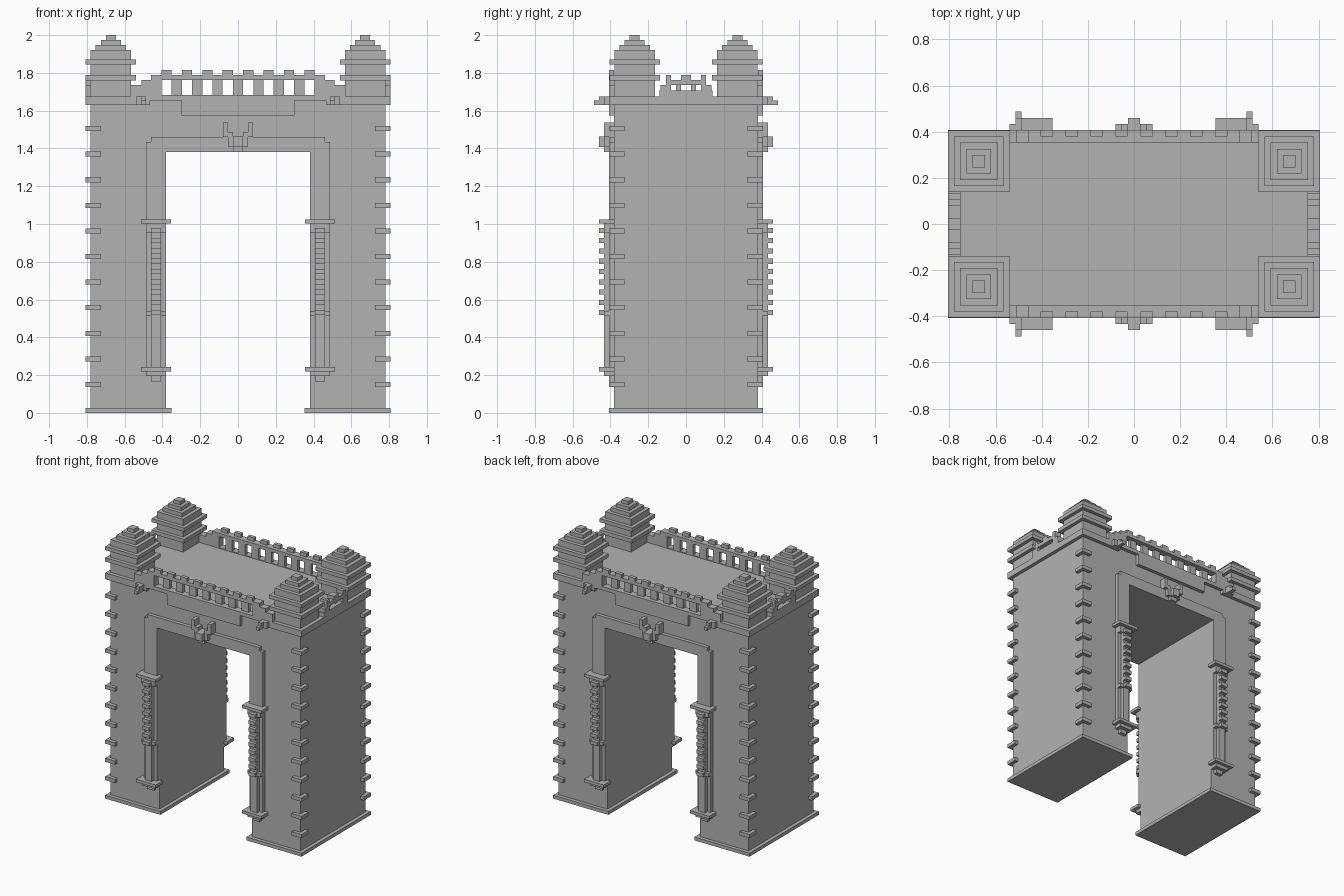
import bpy, bmesh

old = bpy.data.objects.get("Cube")
if old:
    bpy.data.objects.remove(old, do_unlink=True)

# Single stone colour
stone = bpy.data.materials.new("grey_stone")
stone.use_nodes = True
colour = (0.45, 0.45, 0.45, 1)
stone.diffuse_color = colour
stone.node_tree.nodes["Principled BSDF"].inputs["Base Color"].default_value = colour

U = 0.0268            # block size
WX, WY = 0.78, 0.38   # wall half width and half depth
OX, OY = WX + U, WY + U
DOOR_X, DOOR_Z = 0.38, 1.38
ROOF = 1.676


def finish(name, bm):
    bmesh.ops.recalc_face_normals(bm, faces=bm.faces)
    mesh = bpy.data.meshes.new(name)
    bm.to_mesh(mesh)
    bm.free()
    mesh.materials.append(stone)
    obj = bpy.data.objects.new(name, mesh)
    bpy.context.collection.objects.link(obj)
    return obj


def blocks(name, boxes, mirror=""):
    """Boxes given as (x0, x1, y0, y1, z0, z1), copied across the mirror axes."""
    bm = bmesh.new()
    for sx in ((1, -1) if "x" in mirror else (1,)):
        for sy in ((1, -1) if "y" in mirror else (1,)):
            for x0, x1, y0, y1, z0, z1 in boxes:
                vs = bmesh.ops.create_cube(bm, size=1)["verts"]
                for v in vs:
                    v.co.x = sx * (x1 if v.co.x > 0 else x0)
                    v.co.y = sy * (y1 if v.co.y > 0 else y0)
                    v.co.z = z1 if v.co.z > 0 else z0
    return finish(name, bm)


# Main gate body: upside-down U profile extruded through the depth
bm = bmesh.new()
half = [(DOOR_X, DOOR_Z), (DOOR_X, 0), (WX, 0), (WX, ROOF)]
outline = half + [(-x, z) for x, z in reversed(half)]
face = bm.faces.new([bm.verts.new((x, -WY, z)) for x, z in outline])
ext = bmesh.ops.extrude_face_region(bm, geom=[face])["geom"]
bmesh.ops.translate(bm, vec=(0, 2 * WY, 0),
                    verts=[g for g in ext if isinstance(g, bmesh.types.BMVert)])
finish("gate_body", bm)

# Foot slabs under each pier
blocks("foot_slabs", [(DOOR_X - U, OX, -OY, OY, 0, 0.025)], "x")

# Cornice with deeper ends and a hanging centre panel
blocks("cornice", [(-OX, OX, -OY, OY, 1.655, ROOF),
                   (-0.3, 0.3, -OY, OY, 1.575, 1.66)])
blocks("cornice_ends", [(0.56, OX, -OY, OY, 1.629, ROOF)], "x")

# Corner quoins
blocks("quoins", [(OX - 3 * U, OX, OY - 3 * U, OY, z, z + U)
                  for z in (0.137 + 0.1355 * i for i in range(11))], "xy")

# Stepped corner towers: (half width, bottom, top)
TX, TY = 0.673, 0.272
tiers = [(4, ROOF, 1.92), (5, 1.76, 1.788), (5, 1.845, 1.872),
         (3, 1.92, 1.948), (2, 1.948, 1.974), (1, 1.974, 2.0)]
blocks("corner_towers", [(TX - n * U, TX + n * U, TY - n * U, TY + n * U, a, b)
                         for n, a, b in tiers], "xy")

# Front and back parapets: pillars, rail, merlons and stepped ends
INNER = WY - U
rail_z, rail_top, merlon_top = 1.763, 1.788, 1.814
parts = [(-0.405, 0.405, INNER, OY, rail_z, rail_top),
         (-0.56, 0.56, INNER, OY, ROOF, ROOF + 0.006)]
for i in range(8):
    x = (i - 3.5) * 0.108
    parts.append((x - U, x + U, WY, OY, rail_top, merlon_top))
    if i < 7:
        parts.append((x + U, x + 0.108 - U, INNER, WY, ROOF, rail_z))
for s in (1, -1):
    for x0, x1, top in ((0.405, 0.46, rail_top), (0.46, 0.512, 1.762), (0.512, 0.568, 1.735)):
        parts.append((s * x0, s * x1, INNER, OY, ROOF, top))
blocks("long_parapets", parts, "y")

# Side parapets between the towers
sx0, sx1 = WX - U, OX
parts = [(sx0, sx1, -0.14, 0.14, ROOF, 1.706),
         (sx0, sx1, -0.107, 0.107, 1.735, 1.762),
         (sx0, sx1, -U, U, 1.762, 1.788)]
for s in (1, -1):
    parts += [(sx0, sx1, s * 0.08, s * 0.107, 1.762, 1.788),
              (sx0, WX, s * U, s * 0.054, 1.706, 1.735),
              (sx0, sx1, s * 0.08, s * 0.134, 1.706, 1.735)]
blocks("side_parapets", parts, "x")

# Raised door surround with notched upper corners
F = DOOR_X + 4 * U
blocks("door_surround_sides", [(DOOR_X, F, WY, OY, 0.22, 1.433)], "xy")
blocks("door_surround_top", [(-F + U, F - U, WY, OY, DOOR_Z, 1.46)], "y")

# Engaged columns hanging on the surround
CX = 0.434


def column_box(n, depth, z0, z1):
    return (CX - n * U, CX + n * U, WY, WY + depth * U, z0, z1)


column = [column_box(3, 3, 1.003, 1.025), column_box(2, 2, 0.955, 1.003),
          column_box(1, 2, 0.24, 1.0), column_box(2, 2, 0.515, 0.54),
          column_box(3, 3, 0.22, 0.242), column_box(2, 2, 0.195, 0.22),
          column_box(1, 1, 0.165, 0.195)]
column += [column_box(1, 3, z, z + U) for z in (0.517 + 0.0545 * i for i in range(9))]
blocks("columns", column, "xy")

# Horned keystone above the doorway
key = [(-U, U, WY, OY + U, DOOR_Z, 1.46), (-U, U, WY, OY + 2 * U, 1.408, 1.462)]
for s in (1, -1):
    key += [(s * U, s * 2 * U, WY, OY + U, 1.408, 1.488),
            (s * 2 * U, s * 3 * U, WY, OY + U, 1.46, 1.537)]
blocks("keystones", key, "y")

# Stepped brackets on the cornice
blocks("cornice_brackets", [(0.466, 0.568, WY, OY, 1.629, ROOF),
                            (0.487, 0.54, WY, OY + U, 1.629, ROOF),
                            (0.487, 0.514, WY, OY + 2 * U, 1.629, ROOF),
                            (0.487, 0.514, WY, OY + 3 * U, 1.629, 1.653)], "xy")
